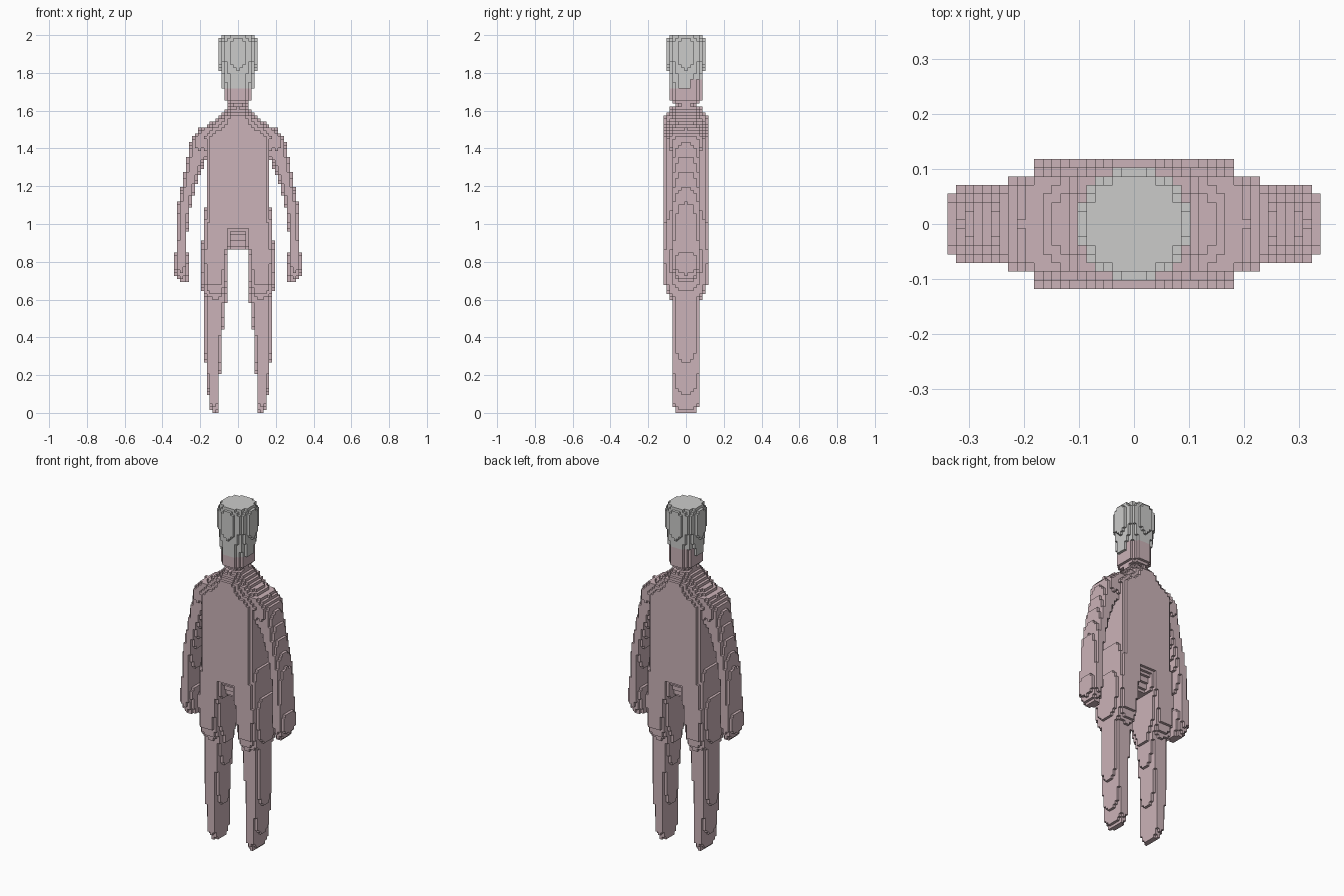
import bpy
import bmesh
from mathutils import Vector

cube = bpy.data.objects.get("Cube")
if cube:
    bpy.data.objects.remove(cube)

LAYERS = 127
SIZE = 2 / LAYERS          # edge length of one block
REACH_X, REACH_Y = 22, 8   # half extents of the block grid


def make_material(name, colour):
    mat = bpy.data.materials.new(name)
    mat.use_nodes = True
    rgba = (*colour, 1)
    mat.diffuse_color = rgba
    mat.node_tree.nodes["Principled BSDF"].inputs["Base Color"].default_value = rgba
    return mat


skin = make_material("dusty pink", (.60, .45, .48))
grey = make_material("light grey", (.60, .60, .59))

# Cross-sections from top to bottom:
# height, centre x, half width, half depth, squareness
HEAD = [
    (2, 0, .088, .088, 2), (1.97, 0, .1, .1, 2), (1.92, 0, .106, .106, 2),
    (1.86, 0, .102, .102, 2), (1.8, 0, .092, .092, 2), (1.72, 0, .088, .088, 2),
]
NECK = [
    (1.76, 0, .075, .088, 2.5), (1.66, 0, .072, .086, 2.5),
    (1.63, 0, .05, .058, 2), (1.58, 0, .05, .058, 2),
]
TORSO = [
    (1.62, 0, .055, .075, 2), (1.57, 0, .1, .12, 2), (1.53, 0, .155, .12, 2),
    (1.5, 0, .205, .12, 2.2), (1.46, 0, .2, .12, 4), (1.44, 0, .18, .12, 6),
    (1.3, 0, .17, .12, 6), (1.1, 0, .172, .12, 6), (.99, 0, .185, .12, 6),
    (.96, 0, .185, .09, 4), (.86, 0, .06, .03, 3),
]
ARM = [
    (1.51, .15, .05, .09, 2), (1.46, .19, .052, .09, 2.5),
    (1.4, .205, .055, .08, 2.5), (1.32, .228, .048, .072, 2.5),
    (1.25, .25, .04, .072, 2.5), (1.1, .283, .034, .072, 2.5),
    (.95, .298, .028, .07, 2.5), (.85, .3, .031, .07, 2.5),
    (.83, .3, .04, .07, 2.5), (.75, .3, .04, .065, 2.5), (.7, .29, .024, .04, 2.5),
]
LEG = [
    (.99, .11, .075, .12, 4), (.9, .11, .08, .12, 4), (.84, .125, .07, .12, 4),
    (.7, .125, .07, .12, 3), (.64, .124, .064, .1, 3), (.6, .122, .062, .075, 3),
    (.5, .128, .053, .074, 3), (.35, .133, .048, .074, 3), (.2, .131, .036, .074, 3),
    (.1, .129, .029, .074, 3), (.04, .126, .024, .07, 3), (0, .12, .018, .045, 3),
]


def section_at(rows, z):
    """Blend the two cross-sections on either side of a height."""
    for upper, lower in zip(rows, rows[1:]):
        if lower[0] <= z <= upper[0]:
            t = (upper[0] - z) / (upper[0] - lower[0])
            return [a + (b - a) * t for a, b in zip(upper, lower)][1:]
    return None


def fill_blocks(rows, side):
    """Collect the grid cells inside a stack of cross-sections."""
    cells = set()
    for k in range(LAYERS):
        section = section_at(rows, (k + .5) * SIZE)
        if section is None:
            continue
        centre, width, depth, power = section
        for i in range(-REACH_X, REACH_X + 1):
            across = abs(i * SIZE - side * centre) / width
            for j in range(-REACH_Y, REACH_Y + 1):
                if across ** power + abs(j * SIZE / depth) ** power <= 1:
                    cells.add((i, j, k))
    return cells


# Outward directions of a block, each with two in-plane axes
AXES = [Vector(a) for a in ((1, 0, 0), (0, 1, 0), (0, 0, 1))]
SIDES = [(AXES[a] * s, AXES[(a + 1) % 3] * s, AXES[(a + 2) % 3])
         for a in range(3) for s in (1, -1)]


def build_part(name, cells, solid, material):
    """Make a mesh from the block faces that touch open air."""
    bm = bmesh.new()
    corners = {}

    def corner(point):
        key = tuple(round(c * 2) for c in point)
        if key not in corners:
            corners[key] = bm.verts.new((point + AXES[2] / 2) * SIZE)
        return corners[key]

    for cell in sorted(cells):
        here = Vector(cell)
        for out, u, v in SIDES:
            if tuple(int(c) for c in here + out) in solid:
                continue
            mid = here + out / 2
            bm.faces.new([corner(mid + (u * a + v * b) / 2)
                          for a, b in ((-1, -1), (1, -1), (1, 1), (-1, 1))])
    mesh = bpy.data.meshes.new(name)
    bm.to_mesh(mesh)
    bm.free()
    mesh.materials.append(material)
    bpy.context.collection.objects.link(bpy.data.objects.new(name, mesh))


# Head comes down lower at the front than at the back
head = fill_blocks(HEAD, 1)
head = {c for c in head if c[1] < 2 or c[2] * SIZE > 1.75}

parts = [("head", head, grey), ("neck", fill_blocks(NECK, 1), skin),
         ("torso", fill_blocks(TORSO, 1), skin)]
for label, side in (("left", 1), ("right", -1)):
    parts.append((label + "_arm", fill_blocks(ARM, side), skin))
    parts.append((label + "_leg", fill_blocks(LEG, side), skin))

# Each block belongs to the first part that claims it
solid = set()
owned = []
for name, cells, material in parts:
    owned.append((name, cells - solid, material))
    solid |= cells
for name, cells, material in owned:
    build_part(name, cells, solid, material)
